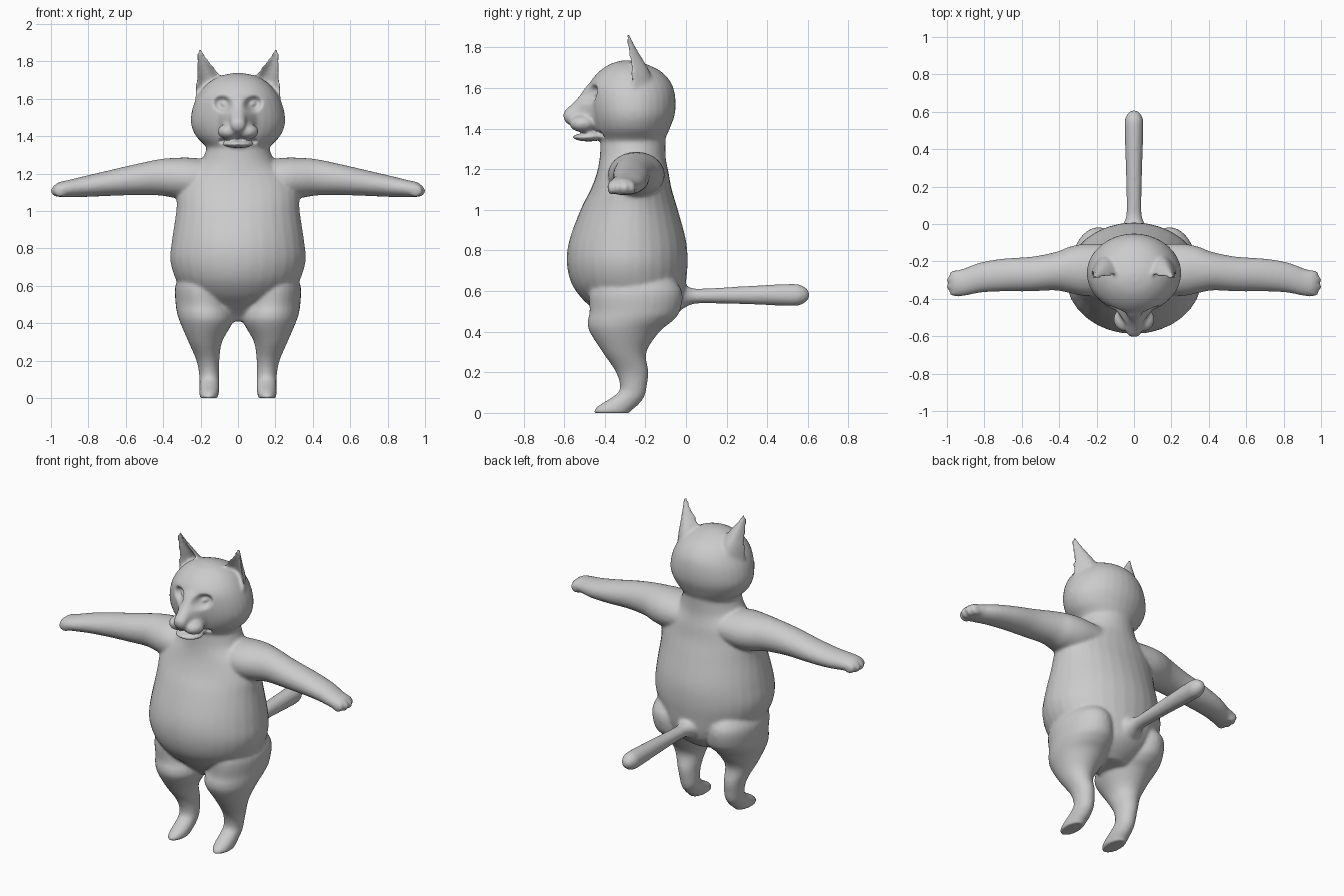
import bpy, bmesh
from math import sin, cos, pi, exp
from mathutils import Vector, Matrix

body = bmesh.new()


def spline(rows, steps=5):
    """Catmull-Rom interpolation of section rows."""
    out = []
    for i in range(len(rows) - 1):
        p = [rows[max(0, min(len(rows) - 1, i + k))] for k in (-1, 0, 1, 2)]
        for s in range(steps):
            t = s / steps
            out.append([0.5 * (2 * b + (c - a) * t + (2 * a - 5 * b + 4 * c - d) * t * t
                               + (3 * b - a - 3 * c + d) * t ** 3) for a, b, c, d in zip(*p)])
    return out + [list(rows[-1])]


def skin(rings):
    """Closed skin over a list of point rings."""
    vs = [[body.verts.new(p) for p in r] for r in rings]
    n = len(vs[0])
    faces = [body.faces.new(vs[0]), body.faces.new(vs[-1])]
    for a, b in zip(vs, vs[1:]):
        faces += [body.faces.new((a[k], a[(k + 1) % n], b[(k + 1) % n], b[k])) for k in range(n)]
    bmesh.ops.recalc_face_normals(body, faces=faces)


def loft(axis, rows, side=1, n=32):
    """Elliptical sections (t, a_min, a_max, b_min, b_max) along an axis."""
    rings = []
    for t, a0, a1, b0, b1 in spline(rows):
        ring = []
        for k in range(n):
            u = 2 * pi * k / n
            a = (a0 + a1) / 2 + (a1 - a0) / 2 * cos(u)
            b = (b0 + b1) / 2 + (b1 - b0) / 2 * sin(u)
            x, y, z = {'x': (t, a, b), 'y': (a, t, b), 'z': (a, b, t)}[axis]
            ring.append((x * side, y, z))
        rings.append(ring)
    skin(rings)


def blob(loc, size):
    bmesh.ops.create_uvsphere(body, u_segments=24, v_segments=16, radius=1,
                              matrix=Matrix.LocRotScale(Vector(loc), None, Vector(size)))


def sym(rows):
    """Rows with a half width -> full section rows."""
    return [(t, -w, w, b0, b1) for t, w, b0, b1 in rows]


# torso with hanging belly, up into the neck
loft('z', sym([(.41, .10, -.34, -.14), (.45, .17, -.38, -.08), (.50, .22, -.44, -.03),
               (.56, .285, -.51, -.01), (.64, .335, -.565, 0), (.74, .362, -.587, .008),
               (.85, .352, -.575, 0), (1.0, .33, -.52, -.04), (1.1, .325, -.47, -.07),
               (1.18, .29, -.44, -.085), (1.26, .20, -.425, -.1), (1.36, .16, -.42, -.1)]))

# head
loft('z', sym([(1.28, .155, -.40, -.11), (1.34, .17, -.42, -.105), (1.40, .225, -.45, -.08),
               (1.47, .252, -.47, -.055), (1.55, .243, -.48, -.052), (1.62, .213, -.475, -.07),
               (1.68, .165, -.43, -.12), (1.72, .10, -.37, -.20), (1.737, .03, -.31, -.26)]))

# snout, whisker pads and chin
loft('y', sym([(-.38, .15, 1.36, 1.69), (-.44, .115, 1.37, 1.655), (-.49, .075, 1.385, 1.61),
               (-.53, .05, 1.40, 1.555), (-.57, .042, 1.415, 1.515), (-.592, .035, 1.43, 1.495),
               (-.603, .018, 1.45, 1.48)]))
blob((0, -.48, 1.36), (.085, .08, .023))

# tail
loft('y', sym([(-.10, .10, .47, .69), (-.02, .07, .51, .64), (.03, .045, .535, .615),
               (.1, .04, .54, .613), (.3, .044, .535, .625), (.5, .05, .527, .635),
               (.56, .048, .53, .632), (.595, .03, .55, .612), (.608, .01, .57, .592)]))

for s in (1, -1):
    # whisker pad
    blob((s * .05, -.51, 1.425), (.06, .065, .042))
    # arm
    loft('x', [(.10, -.37, -.11, 1.08, 1.27), (.25, -.385, -.105, 1.06, 1.285),
               (.34, -.37, -.12, 1.07, 1.284), (.42, -.355, -.15, 1.083, 1.277),
               (.55, -.36, -.175, 1.085, 1.25), (.7, -.36, -.185, 1.08, 1.215),
               (.82, -.367, -.205, 1.075, 1.187), (.91, -.385, -.238, 1.073, 1.165),
               (.955, -.385, -.25, 1.075, 1.155), (.98, -.365, -.27, 1.085, 1.14)], s)
    # fingers
    for y, x in ((-.367, .95), (-.335, .965), (-.298, .965), (-.268, .95)):
        blob((s * x, y, 1.108), (.038, .02, .034))
    # leg and foot
    loft('z', [(.68, .10, .29, -.43, -.08), (.6, .05, .335, -.475, -.02),
               (.5, .03, .333, -.475, -.03), (.45, .02, .325, -.485, -.07),
               (.4, .03, .308, -.475, -.13), (.3, .085, .265, -.412, -.195),
               (.2, .10, .222, -.345, -.185), (.12, .10, .207, -.325, -.195),
               (.08, .10, .206, -.36, -.205), (.04, .10, .206, -.425, -.235),
               (.015, .105, .206, -.452, -.265), (-.003, .11, .203, -.45, -.28)], s)
    # cupped ear
    rings = []
    for cx, cy, cz, rx, ry in spline([(.145, -.235, 1.62, .085, .06), (.155, -.245, 1.69, .072, .05),
                                      (.172, -.262, 1.75, .05, .036), (.195, -.282, 1.82, .024, .02),
                                      (.209, -.292, 1.87, .008, .012)]):
        rings.append([(s * (cx + rx * cos(u)), cy + ry * (.45 * sin(u) + .8 - 1.3 * cos(u) ** 2),
                       cz - .25 * (rx * cos(u))) for u in (2 * pi * k / 24 for k in range(24))])
    skin(rings)

mesh = bpy.data.meshes.new("cat_body")
body.to_mesh(mesh)
body.free()
cat = bpy.data.objects.new("cat_body", mesh)
bpy.context.collection.objects.link(cat)
bpy.context.view_layer.objects.active = cat
cat.select_set(True)

# fuse all parts into one soft skin
remesh = cat.modifiers.new("fuse", 'REMESH')
remesh.mode = 'VOXEL'
remesh.voxel_size = .009
soft = cat.modifiers.new("soften", 'SMOOTH')
soft.factor = .5
soft.iterations = 8
bpy.ops.object.modifier_apply(modifier="fuse")
bpy.ops.object.modifier_apply(modifier="soften")

# press in eye sockets, mouth line and gaps between the fingers
for v in cat.data.vertices:
    x, y, z = abs(v.co.x), v.co.y, v.co.z
    if y < -.38 and z > 1.3:
        d = ((x - .08) / .043) ** 2 + ((z - 1.572 - .15 * (x - .08)) / .036) ** 2
        v.co.y += .04 * exp(-d * d) - .016 * exp(-d * 6)
        if x < .1:
            v.co.y += .022 * exp(-((z - 1.382 + .1 * x) / .009) ** 2)
    v.co.z = max(v.co.z, 0)

finish = cat.modifiers.new("finish", 'SMOOTH')
finish.factor = .4
finish.iterations = 2
bpy.ops.object.modifier_apply(modifier="finish")
bpy.ops.object.shade_smooth()
